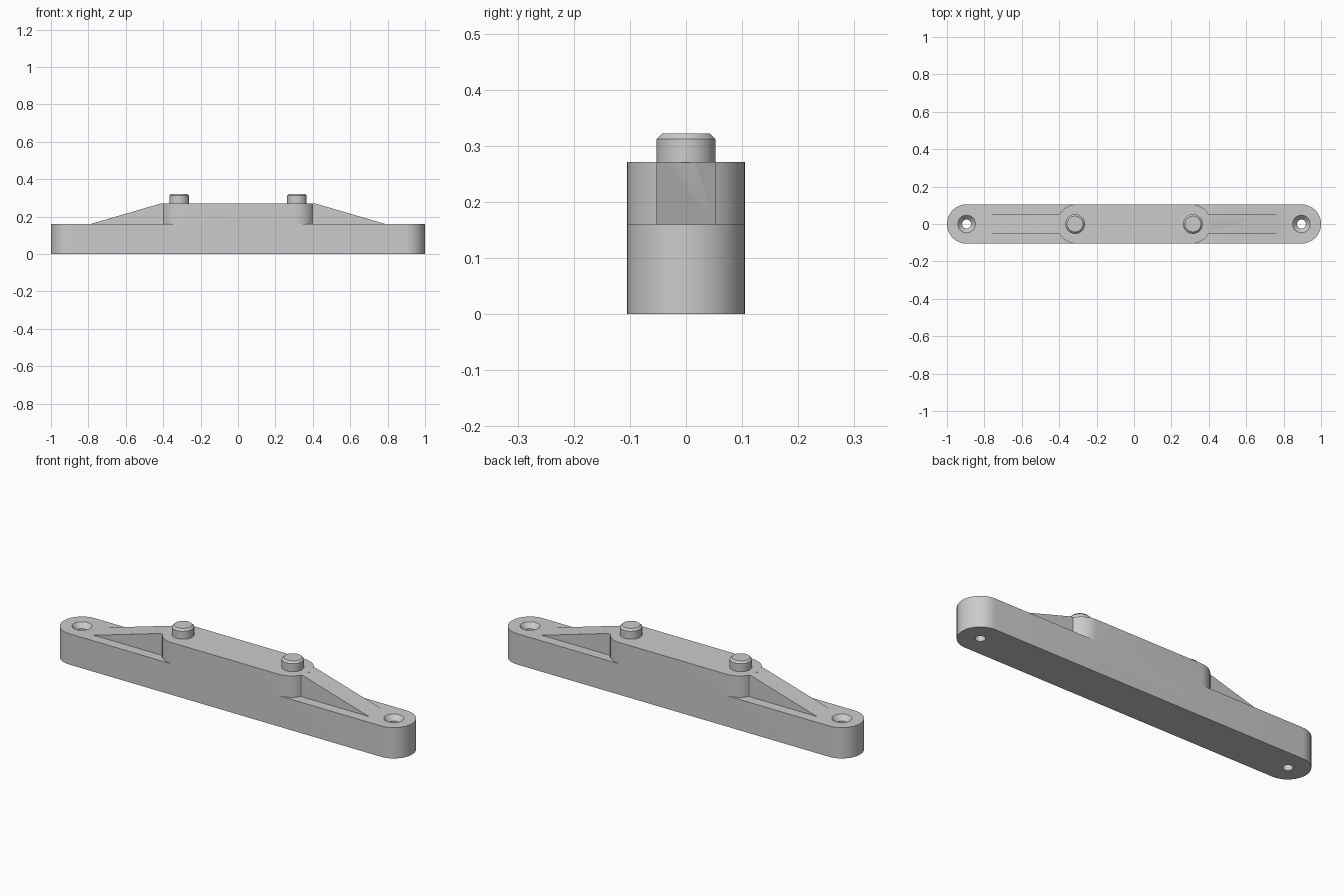
import bpy, bmesh
from math import pi, sin, cos, radians

if "Cube" in bpy.data.objects:
    bpy.data.objects.remove(bpy.data.objects["Cube"])

grey = bpy.data.materials.new("plain grey")
grey.use_nodes = True
grey.diffuse_color = (0.6, 0.6, 0.6, 1)
grey.node_tree.nodes["Principled BSDF"].inputs["Base Color"].default_value = (0.6, 0.6, 0.6, 1)

RADIUS = 0.105
DECK, TOP = 0.16, 0.271


def prism(name, outline, offset):
    """Extrude a flat outline of 3D points along an offset."""
    bm = bmesh.new()
    face = bm.faces.new([bm.verts.new(p) for p in outline])
    grown = bmesh.ops.extrude_face_region(bm, geom=[face])
    verts = [v for v in grown["geom"] if isinstance(v, bmesh.types.BMVert)]
    bmesh.ops.translate(bm, vec=offset, verts=verts)
    return finish(name, bm)


def lathe(name, x, profile, steps=40):
    """Spin a closed (radius, height) profile about a vertical axis at x."""
    bm = bmesh.new()
    rings = [[bm.verts.new((x + r * cos(2 * pi * i / steps), r * sin(2 * pi * i / steps), z))
              for i in range(steps)] for r, z in profile]
    for low, high in zip(rings, rings[1:]):
        for i in range(steps):
            j = (i + 1) % steps
            bm.faces.new((low[i], low[j], high[j], high[i]))
    bm.faces.new(rings[0][::-1])
    bm.faces.new(rings[-1])
    return finish(name, bm)


def finish(name, bm):
    bmesh.ops.recalc_face_normals(bm, faces=bm.faces)
    mesh = bpy.data.meshes.new(name)
    bm.to_mesh(mesh)
    bm.free()
    mesh.materials.append(grey)
    obj = bpy.data.objects.new(name, mesh)
    bpy.context.collection.objects.link(obj)
    return obj


def stadium(name, half_length, z0, z1, steps=24):
    """Bar with fully rounded ends."""
    c = half_length - RADIUS
    points = []
    for side in (1, -1):
        for i in range(steps + 1):
            a = pi * i / steps - pi / 2
            points.append((side * (c + RADIUS * cos(a)), side * RADIUS * sin(a), z0))
    return prism(name, points, (0, 0, z1 - z0))


def select(obj):
    bpy.ops.object.select_all(action='DESELECT')
    obj.select_set(True)
    bpy.context.view_layer.objects.active = obj


def combine(body, tool, operation):
    """Apply a boolean and discard the tool."""
    tool.hide_render = True
    mod = body.modifiers.new(operation.title(), 'BOOLEAN')
    mod.operation, mod.solver, mod.object = operation, 'EXACT', tool
    select(body)
    bpy.ops.object.modifier_apply(modifier=mod.name)
    bpy.data.objects.remove(tool)


# Long base bar with the raised centre block
body = stadium("bracket_body", 1.0, 0, DECK)
combine(body, stadium("centre_block", 0.412, 0.05, TOP), 'UNION')

for side in (1, -1):
    # Sloping rib from the block down to the deck
    rib = [(side * x, -RADIUS / 2, z) for x, z in
           ((0.25, 0.08), (0.79, 0.08), (0.79, DECK), (0.41, TOP), (0.25, TOP))]
    combine(body, prism("sloping_rib", rib, (0, RADIUS, 0)), 'UNION')
    # Countersunk screw hole
    hole = [(0.024, -0.05), (0.024, DECK - 0.025), (0.047, DECK), (0.047, DECK + 0.05)]
    combine(body, lathe("hole_cutter", side * 0.895, hole), 'DIFFERENCE')

# Chamfered locating pegs
pegs = [lathe(name, x, [(0.0525, TOP - 0.02), (0.0525, 0.312), (0.0425, 0.322)])
        for name, x in (("left_peg", 0.315), ("right_peg", -0.315))]

for obj in [body] + pegs:
    select(obj)
    bpy.ops.object.shade_smooth_by_angle(angle=radians(30))
